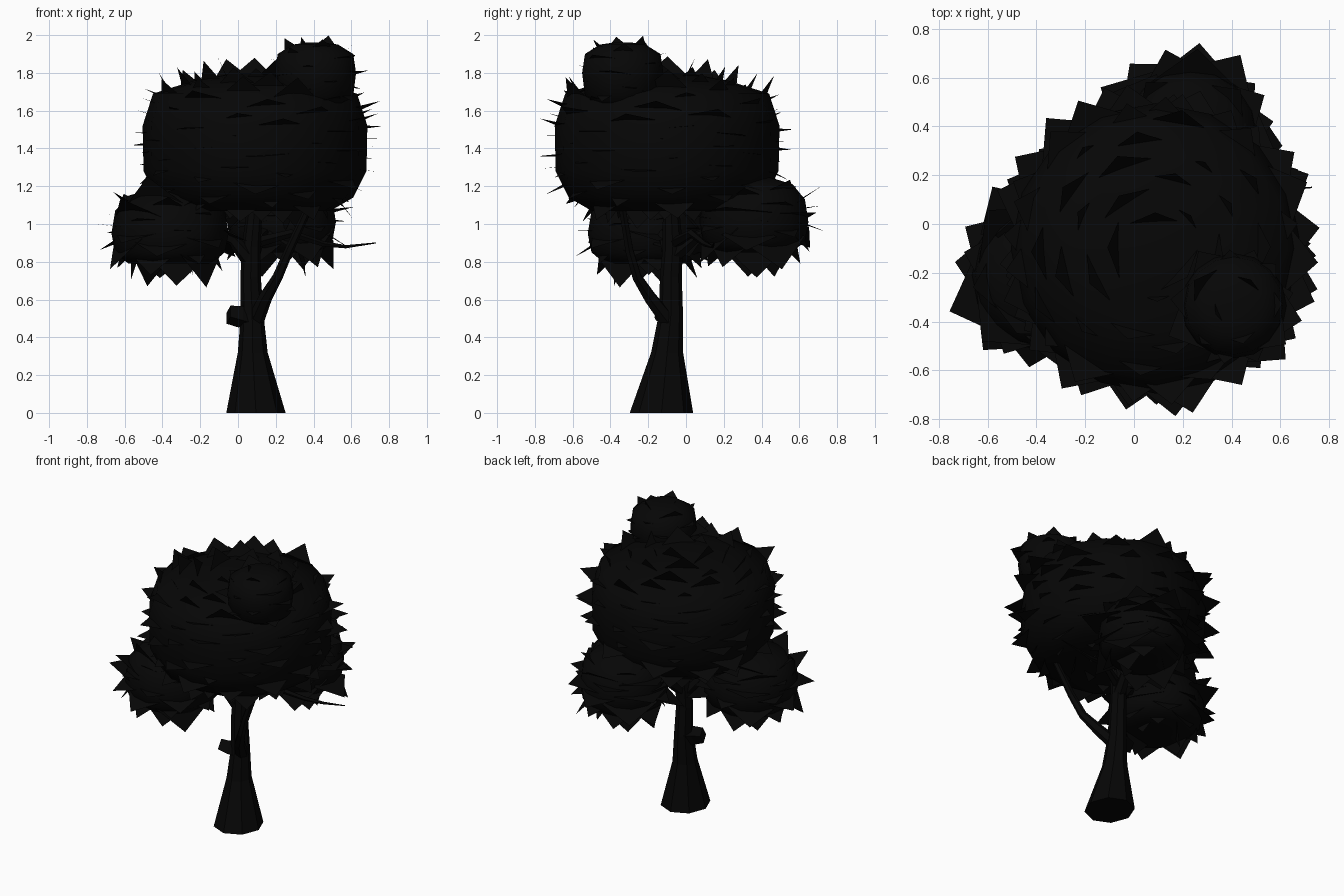
import bpy, bmesh, math, random
from mathutils import Vector, Matrix

if "Cube" in bpy.data.objects:
    bpy.data.objects.remove(bpy.data.objects["Cube"])

random.seed(4)


def material(name, colour):
    m = bpy.data.materials.new(name)
    m.diffuse_color = (*colour, 1)
    m.use_nodes = True
    m.node_tree.nodes["Principled BSDF"].inputs["Base Color"].default_value = m.diffuse_color
    return m


BARK = material("black bark", (0.0018, 0.0018, 0.0018))
LEAF = material("black leaf", (0.0019, 0.0019, 0.0019))


def finish(name, bm, mat):
    mesh = bpy.data.meshes.new(name)
    bm.to_mesh(mesh)
    bm.free()
    mesh.materials.append(mat)
    ob = bpy.data.objects.new(name, mesh)
    bpy.context.collection.objects.link(ob)
    return ob


def skin_rings(bm, rings):
    for a, b in zip(rings, rings[1:]):
        n = len(a)
        for i in range(n):
            bm.faces.new((a[i], a[(i + 1) % n], b[(i + 1) % n], b[i]))
    bm.faces.new(list(reversed(rings[0])))
    bm.faces.new(rings[-1])


def limb(name, path, sides, level=False):
    """Tapered tube through (x, y, z, radius) points; level keeps the rings flat."""
    bm = bmesh.new()
    pts = [Vector(p[:3]) for p in path]
    rings = []
    for i, p in enumerate(pts):
        d = pts[min(i + 1, len(pts) - 1)] - pts[max(i - 1, 0)]
        rot = Matrix() if level else Vector((0, 0, 1)).rotation_difference(d).to_matrix().to_4x4()
        stretch = 1.07 if level else 1
        rings.append([bm.verts.new(p + rot @ Vector((math.cos(a), math.sin(a) * stretch, 0)) * path[i][3])
                      for a in (math.tau * k / sides for k in range(sides))])
    skin_rings(bm, rings)
    return finish(name, bm, BARK)


def foliage(name, x, y, profile, cards, size, poke, hang=0.0, skip_top=0.0):
    """Turned clump of leaves plus square leaf cards standing corner-out on it.
    hang turns the cards on the lower part downwards."""
    sides = 16
    bm = bmesh.new()
    rings = [[bm.verts.new((x + r * math.cos(math.tau * k / sides),
                            y + r * math.sin(math.tau * k / sides), z))
              for k in range(sides)] for r, z in profile]
    skin_rings(bm, rings)
    ob = finish(name + "_clump", bm, LEAF)
    ob.data.shade_smooth()

    bm = bmesh.new()
    segs = list(zip(profile, profile[1:]))
    lengths = [math.hypot(b[0] - a[0], b[1] - a[1]) * (a[0] + b[0]) for a, b in segs]
    total = sum(lengths)
    mid = (profile[0][1] + profile[-1][1]) / 2
    half = (profile[-1][1] - profile[0][1]) / 2
    for i in range(cards):
        # spread evenly by area along the profile, golden angle around it
        t = (i + 0.5) / cards * total * (1 - skip_top)
        j = 0
        while t > lengths[j] and j < len(segs) - 1:
            t -= lengths[j]
            j += 1
        (r0, z0), (r1, z1) = segs[j]
        f = min(1, t / lengths[j])
        a = i * 2.39996 + random.uniform(-0.15, 0.15)
        r, z = r0 + (r1 - r0) * f, z0 + (z1 - z0) * f
        out = Vector((math.cos(a), math.sin(a), 0))
        h = (z - mid) / half
        seg_n = (out * (z1 - z0) + Vector((0, 0, r0 - r1))).normalized()
        n = (seg_n + out * 0.4 + Vector((0, 0, 0.3 * h + hang * min(0, h)))).normalized()
        side = Vector((-math.sin(a), math.cos(a), random.uniform(-0.1, 0.1))).normalized()
        s = size * random.uniform(0.8, 1.15)
        c = Vector((x, y, z)) + out * r + n * (poke * random.uniform(0.4, 1.15) - s)
        bm.faces.new([bm.verts.new(c + v * s) for v in (n, side, -n, -side)])
    finish(name + "_leaves", bm, LEAF)


# Trunk and branches
limb("trunk", [(0.095, -0.13, 0, 0.157), (0.078, -0.10, 0.32, 0.079),
               (0.075, -0.08, 0.52, 0.06), (0.067, -0.08, 0.72, 0.054),
               (0.07, -0.07, 0.88, 0.05), (0.09, -0.08, 1.1, 0.04)], 8, True)
limb("front_branch", [(0.09, -0.09, 0.48, 0.045), (0.145, -0.19, 0.61, 0.036),
                      (0.21, -0.26, 0.72, 0.027), (0.27, -0.30, 0.86, 0.024),
                      (0.38, -0.34, 1.1, 0.02)], 6)
limb("back_branch", [(0.07, -0.07, 0.83, 0.045), (0.11, 0.05, 0.93, 0.033),
                     (0.17, 0.18, 0.98, 0.026), (0.25, 0.36, 1.04, 0.02)], 6)
limb("left_branch", [(0.07, -0.08, 0.80, 0.045), (-0.03, -0.11, 0.92, 0.033),
                     (-0.18, -0.15, 0.99, 0.026), (-0.36, -0.2, 1.02, 0.02)], 6)
limb("side_twig", [(0.09, -0.06, 0.9, 0.03), (0.28, 0.03, 0.95, 0.022),
                   (0.45, 0.10, 0.895, 0.015), (0.57, 0.14, 0.88, 0.009),
                   (0.73, 0.15, 0.9, 0.003)], 5)
limb("branch_stub", [(0.06, -0.08, 0.50, 0.06), (0.01, -0.105, 0.51, 0.06),
                     (-0.05, -0.12, 0.52, 0.05)], 4)

# Foliage: big crown, crown top, and two low side clumps
crown = [(0.15, 1.07), (0.40, 1.07), (0.52, 1.14), (0.59, 1.28), (0.595, 1.52),
         (0.54, 1.69), (0.32, 1.76), (0.1, 1.80)]
crown_top = [(0.10, 1.60), (0.20, 1.68), (0.215, 1.80), (0.20, 1.90), (0.12, 1.95), (0.05, 1.96)]
low_clump = [(0.10, 0.79), (0.22, 0.79), (0.29, 0.85), (0.31, 0.95), (0.29, 1.07),
             (0.22, 1.15), (0.08, 1.19)]
back_clump = [(r * 0.93, z + 0.06) for r, z in low_clump]
foliage("crown", 0.09, -0.10, crown, 130, 0.17, 0.095)
foliage("crown_top", 0.41, -0.335, crown_top, 26, 0.14, 0.075)
foliage("left_clump", -0.36, -0.21, low_clump, 42, 0.18, 0.12, 0.8, 0.12)
foliage("back_clump", 0.23, 0.36, back_clump, 40, 0.18, 0.125, 0.8, 0.12)
